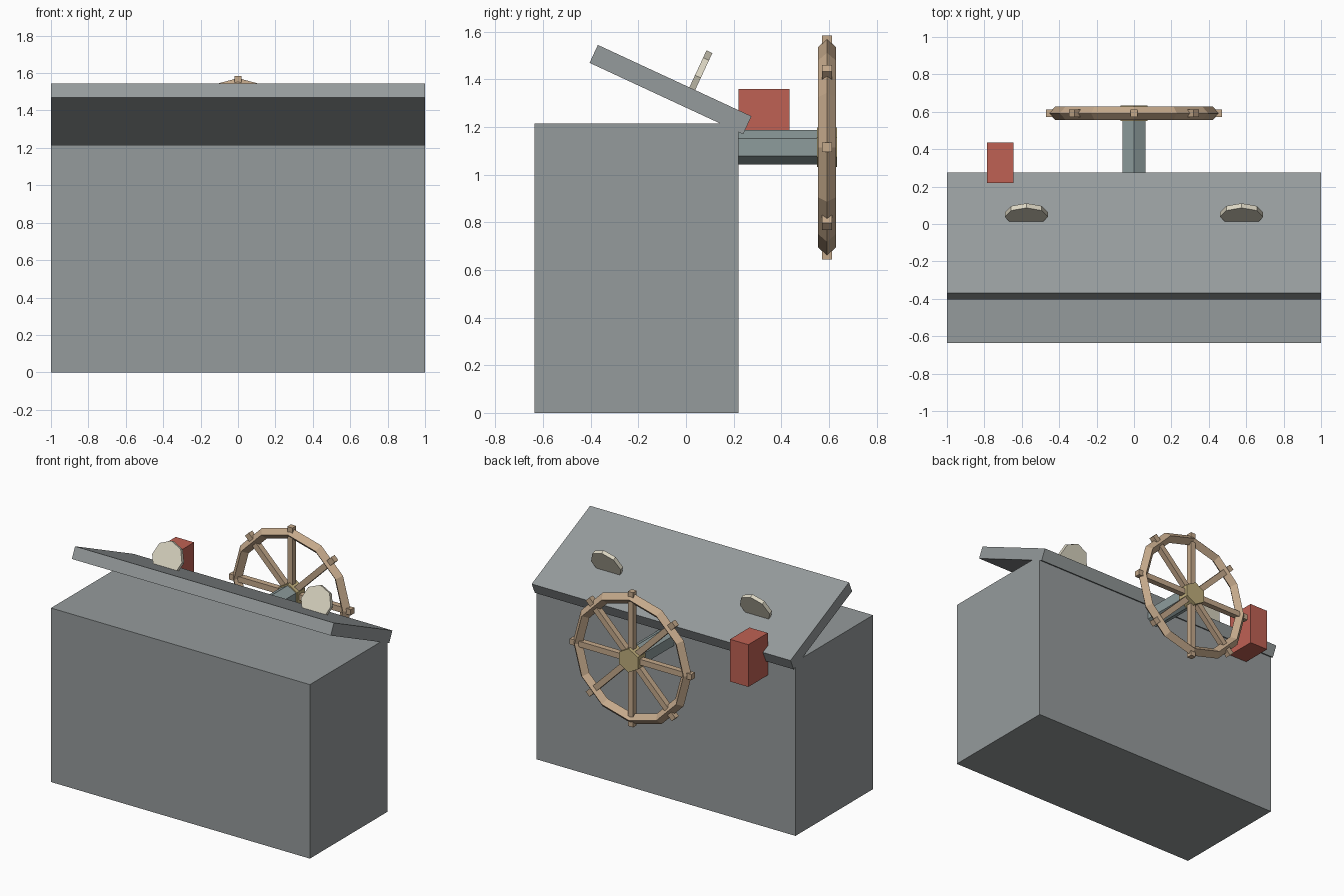
import bpy, math
from mathutils import Matrix

if "Cube" in bpy.data.objects:
    bpy.data.objects.remove(bpy.data.objects["Cube"])


def paint(obj, name, rgb):
    m = bpy.data.materials.get(name) or bpy.data.materials.new(name)
    m.diffuse_color = (*rgb, 1)
    m.use_nodes = True
    m.node_tree.nodes["Principled BSDF"].inputs["Base Color"].default_value = m.diffuse_color
    obj.data.materials.append(m)


def box(name, size, matrix):
    bpy.ops.mesh.primitive_cube_add(size=1)
    o = bpy.context.object
    o.name = name
    o.matrix_world = matrix @ Matrix.Diagonal((*size, 1))
    return o


def prism(name, sides, radius, depth, matrix):
    # first vertex points along local +Y, axis along local Z
    bpy.ops.mesh.primitive_cylinder_add(vertices=sides, radius=radius, depth=depth)
    o = bpy.context.object
    o.name = name
    o.matrix_world = matrix
    return o


T = Matrix.Translation
along_y = Matrix.Rotation(math.radians(90), 4, 'X')
tilt = Matrix.Rotation(math.radians(-24.9), 4, 'X')
WOOD, BRASS, RED = (0.56, 0.40, 0.26), (0.52, 0.42, 0.20), (0.52, 0.12, 0.088)
STEEL, CREAM, GREY = (0.27, 0.335, 0.335), (0.73, 0.69, 0.56), (0.302, 0.327, 0.332)

# Chest body and tilted lid
paint(box("body", (2, 0.855, 1.215), T((0, -0.2075, 0.6075))), "grey", GREY)
paint(box("lid", (2, 0.711, 0.083), T((0, -0.065, 1.3575)) @ tilt), "grey", GREY)

# Octagonal discs standing on the lid
for side, x in (("left", -0.575), ("right", 0.575)):
    o = prism(side + "_disc", 8, 0.115, 0.027, T((x, 0.050, 1.412)) @ tilt @ along_y)
    paint(o, "cream", CREAM)

# Red block on the back
paint(box("red_block", (0.142, 0.215, 0.295), T((-0.715, 0.3275, 1.2125))), "red", RED)

# Axle and hub
hub_y, hub_z = 0.592, 1.115
paint(prism("axle", 6, 0.0725, 0.38, T((0, 0.40, hub_z)) @ along_y), "steel", STEEL)
paint(prism("hub", 6, 0.083, 0.085, T((0, hub_y, hub_z)) @ along_y), "brass", BRASS)

# Twelve-sided wheel rim with a diamond section
bpy.ops.mesh.primitive_torus_add(major_segments=12, minor_segments=4,
                                 major_radius=0.421, minor_radius=0.037)
rim = bpy.context.object
rim.name = "wheel_rim"
rim.matrix_world = T((0, hub_y, hub_z)) @ along_y
paint(rim, "wood", WOOD)

# Four bars through the hub make eight spokes
for i in range(4):
    turn = Matrix.Rotation(math.radians(45 * i), 4, 'Y')
    o = box(f"spoke_{i + 1}", (0.04, 0.04, 0.94), T((0, hub_y, hub_z)) @ turn)
    paint(o, "wood", WOOD)
